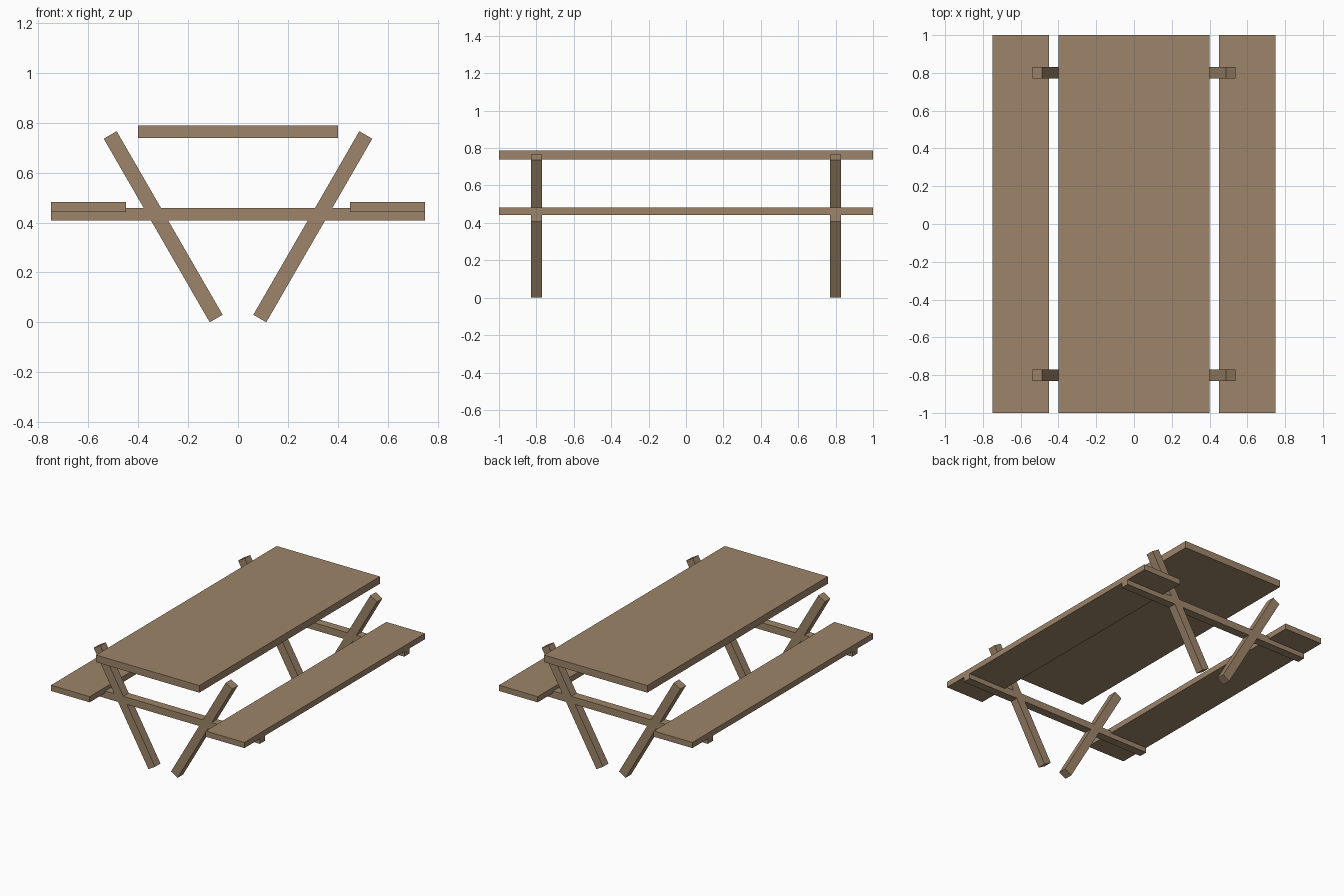
import bpy
import math

cube = bpy.data.objects.get("Cube")
if cube:
    bpy.data.objects.remove(cube, do_unlink=True)

# Single weathered wood colour
wood = bpy.data.materials.new("weathered_wood")
wood.use_nodes = True
colour = (0.34, 0.235, 0.143, 1)
wood.diffuse_color = colour
wood.node_tree.nodes["Principled BSDF"].inputs["Base Color"].default_value = colour

# Leg proportions set the height of everything above the ground
TILT = math.radians(30)
LEG_LENGTH, LEG_WIDTH = 0.85, 0.06
leg_z = (LEG_LENGTH * math.cos(TILT) + LEG_WIDTH * math.sin(TILT)) / 2


def board(name, size, location, tilt=0):
    """A straight timber board, optionally leaning sideways."""
    bpy.ops.mesh.primitive_cube_add(size=1, location=location, rotation=(0, tilt, 0))
    obj = bpy.context.object
    obj.name = name
    obj.scale = size
    bpy.ops.object.transform_apply(location=False, rotation=False, scale=True)
    obj.data.materials.append(wood)
    return obj


# Table top
board("table_top", (0.8, 2, 0.05), (0, 0, leg_z + 0.38))

# Bench seats
for side, sx in (("left", 1), ("right", -1)):
    board(f"{side}_seat", (0.3, 2, 0.04), (sx * 0.6, 0, leg_z + 0.08))

# End frames: cross beam and two outward-leaning legs
for end, sy in (("front", -1), ("back", 1)):
    y = sy * 0.8
    board(f"{end}_cross_beam", (1.5, LEG_WIDTH, 0.05), (0, y, leg_z + 0.05))
    for side, sx in (("left", 1), ("right", -1)):
        board(f"{end}_{side}_leg", (LEG_WIDTH, LEG_WIDTH, LEG_LENGTH),
              (sx * 0.3, y, leg_z), sx * TILT)
